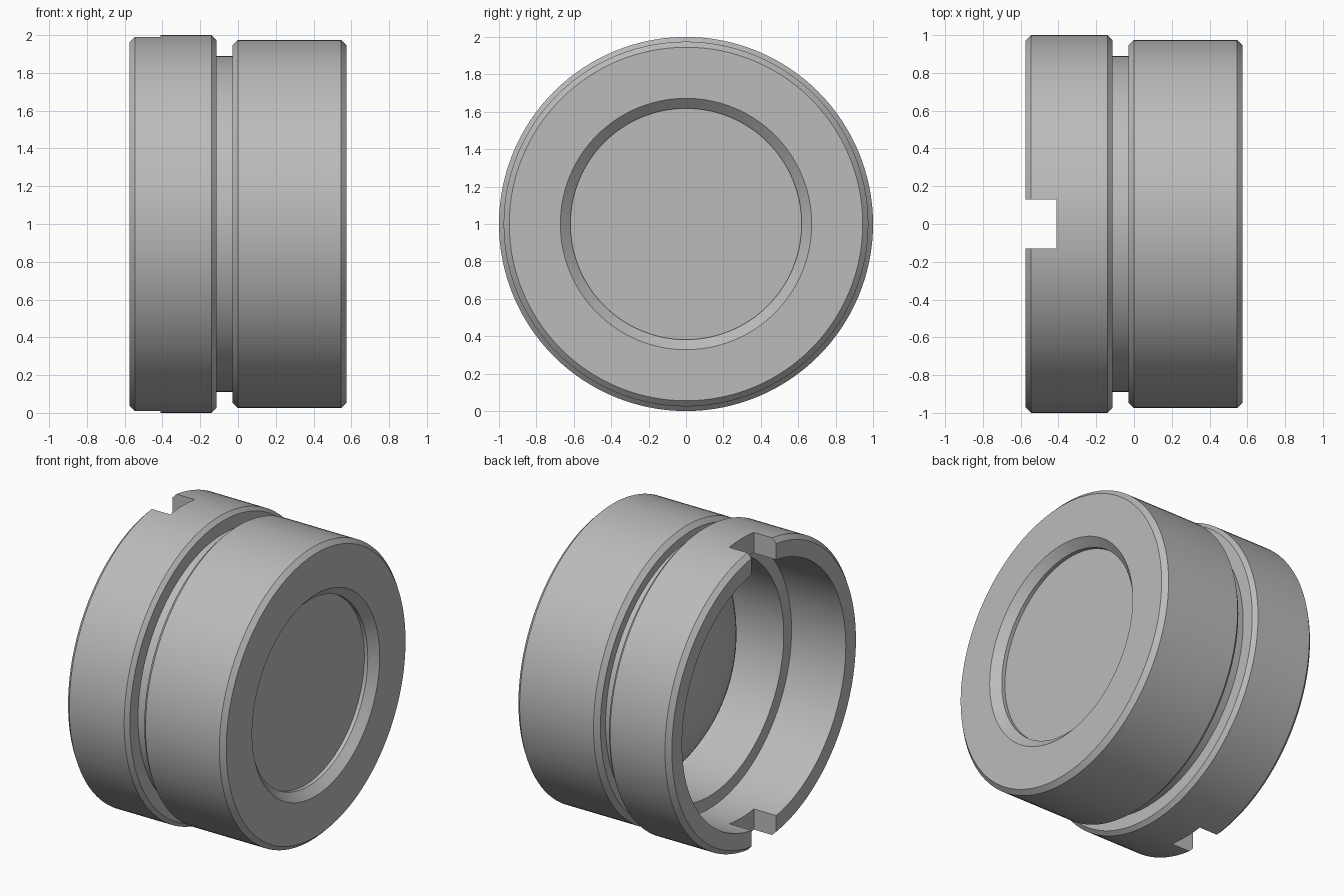
import bpy, bmesh, math
from mathutils import Vector

SEGMENTS = 128
AXIS_Z = 1.0

cube = bpy.data.objects.get("Cube")
if cube:
    bpy.data.objects.remove(cube, do_unlink=True)


def make_material(name, rgb):
    mat = bpy.data.materials.new(name)
    mat.use_nodes = True
    color = (*rgb, 1.0)
    mat.diffuse_color = color
    mat.node_tree.nodes["Principled BSDF"].inputs["Base Color"].default_value = color
    return mat


def revolve(name, profile, mat, closed):
    """Spin an (x, radius) profile around the horizontal axis."""
    bm = bmesh.new()
    verts = [bm.verts.new((x, 0, AXIS_Z + r)) for x, r in profile]
    edges = [bm.edges.new(pair) for pair in zip(verts, verts[1:])]
    if closed:
        edges.append(bm.edges.new((verts[-1], verts[0])))
    bmesh.ops.spin(bm, geom=verts + edges, cent=(0, 0, AXIS_Z), axis=(1, 0, 0),
                   angle=math.tau, steps=SEGMENTS, use_merge=False)
    bmesh.ops.remove_doubles(bm, verts=bm.verts, dist=0.0002)
    bmesh.ops.recalc_face_normals(bm, faces=bm.faces)
    mesh = bpy.data.meshes.new(name)
    bm.to_mesh(mesh)
    bm.free()
    mesh.materials.append(mat)
    obj = bpy.data.objects.new(name, mesh)
    bpy.context.collection.objects.link(obj)
    return obj


def smooth(obj):
    bpy.ops.object.select_all(action="DESELECT")
    obj.select_set(True)
    bpy.context.view_layer.objects.active = obj
    bpy.ops.object.shade_smooth_by_angle(angle=math.radians(25))


gray = make_material("plain gray", (0.5, 0.5, 0.5))

# Barrel: wide collar, groove, main body, front lip, stepped bore
barrel = revolve("barrel", [
    (-0.575, 0.863), (-0.575, 0.97), (-0.545, 1.0), (-0.14, 1.0), (-0.115, 0.975),
    (-0.115, 0.89), (-0.03, 0.89), (-0.03, 0.945), (0.0, 0.975), (0.545, 0.975),
    (0.575, 0.945), (0.575, 0.672), (0.525, 0.618), (0.50, 0.618), (0.50, 0.78),
    (-0.175, 0.78), (-0.175, 0.863)], gray, True)

# Wrench slot cut through the top and bottom of the collar end
bpy.ops.mesh.primitive_cube_add(size=1, location=(-0.56, 0, AXIS_Z))
cutter = bpy.context.object
cutter.name = "slot_cutter"
cutter.dimensions = (0.30, 0.26, 2.4)
bpy.ops.object.transform_apply(location=False, rotation=False, scale=True)
slot = barrel.modifiers.new("slot", "BOOLEAN")
slot.operation = "DIFFERENCE"
slot.solver = "EXACT"
slot.object = cutter
bpy.context.view_layer.objects.active = barrel
bpy.ops.object.modifier_apply(modifier="slot")
bpy.data.objects.remove(cutter, do_unlink=True)
smooth(barrel)

# Lens: domed on the bore side, flat behind the front lip
DOME, POLE, RIM = 1.1, -0.13, 0.779
sweep = math.asin(RIM / DOME)
dome = [(POLE + DOME * (1 - math.cos(sweep * i / 16)), DOME * math.sin(sweep * i / 16))
        for i in range(17)]
lens = revolve("lens", dome + [(0.498, RIM), (0.498, 0.0)], gray, False)
smooth(lens)
